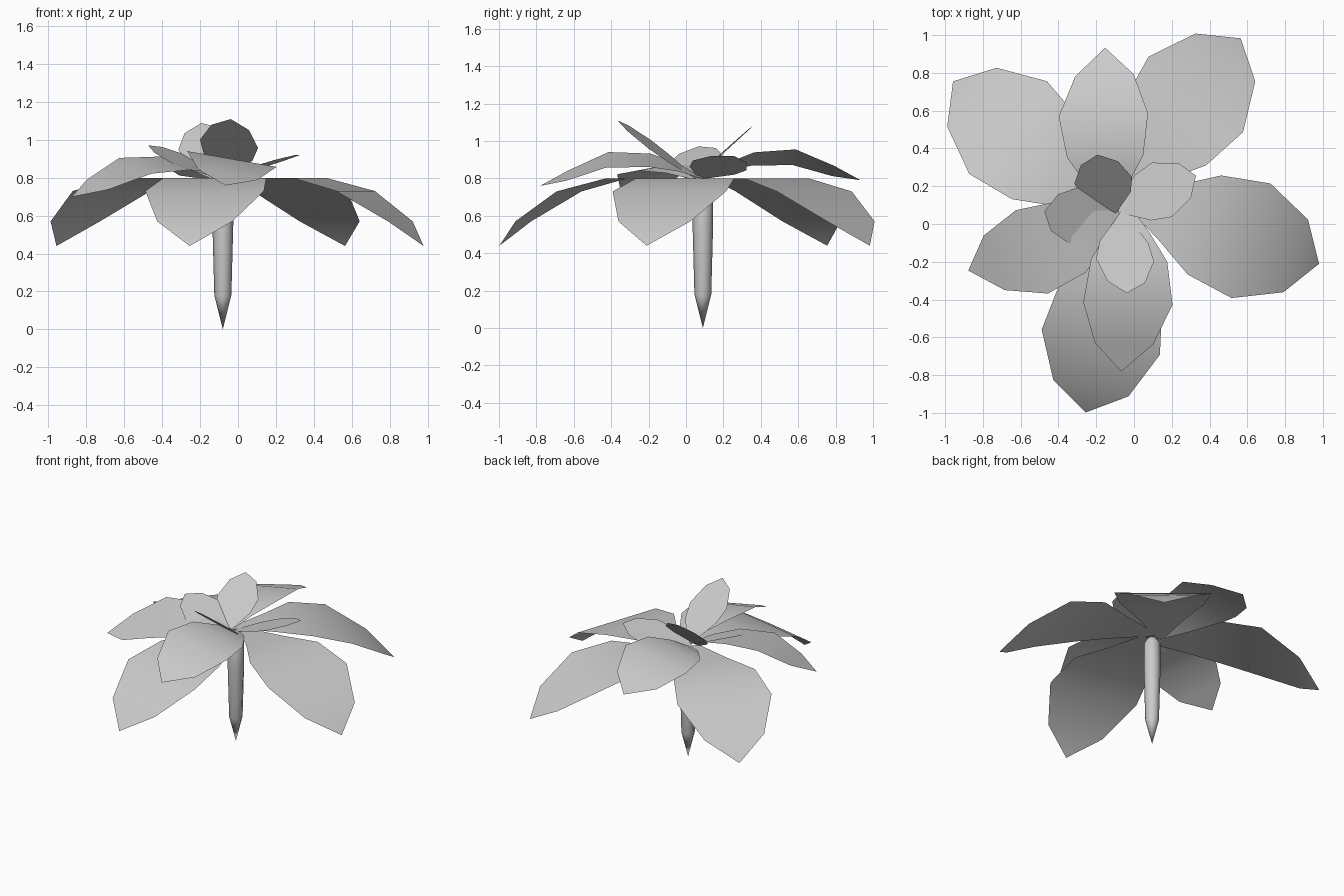
import bpy, bmesh
from math import radians, cos, sin, pi
from mathutils import Matrix, Vector

if "Cube" in bpy.data.objects:
    bpy.data.objects.remove(bpy.data.objects["Cube"])


def finish(name, bm):
    me = bpy.data.meshes.new(name)
    bm.to_mesh(me)
    bm.free()
    for p in me.polygons:
        p.use_smooth = True
    ob = bpy.data.objects.new(name, me)
    bpy.context.collection.objects.link(ob)
    return ob


def leaf(name, rows, tip, center, yaw, pitch=0, roll=0, side=0.0, scale=1.0):
    """Blade from rows of (distance out, height, half width) ending in a tip."""
    yaw = radians(yaw)
    base = Vector(center) + Vector((-sin(yaw), cos(yaw), 0)) * side
    m = (Matrix.Translation(base) @ Matrix.Rotation(yaw, 4, 'Z')
         @ Matrix.Rotation(-radians(pitch), 4, 'Y') @ Matrix.Rotation(radians(roll), 4, 'X'))
    bm = bmesh.new()
    prev = None
    for u, z, w in rows:
        pair = [bm.verts.new((u * scale, s * w, z * scale)) for s in (-1, 1)]
        if prev:
            bm.faces.new((prev[0], pair[0], pair[1], prev[1]))
        prev = pair
    end = bm.verts.new((tip[0] * scale, 0, tip[1] * scale))
    bm.faces.new((prev[0], end, prev[1]))
    bm.transform(m)
    return finish(name, bm)


# Stem: pointed foot, slight flare towards the crown
bm = bmesh.new()
sides, cx, cy = 8, -0.08, 0.09
foot = bm.verts.new((cx, cy, 0))
prev = None
for r, z in [(0.045, 0.18), (0.055, 0.55), (0.055, 0.76), (0.03, 0.80)]:
    ring = [bm.verts.new((cx + r * cos(2 * pi * i / sides), cy + r * sin(2 * pi * i / sides), z))
            for i in range(sides)]
    for i in range(sides):
        j = (i + 1) % sides
        if prev:
            bm.faces.new((prev[i], prev[j], ring[j], ring[i]))
        else:
            bm.faces.new((foot, ring[j], ring[i]))
    prev = ring
bm.faces.new(prev)
finish("stem", bm)

# Outer drooping leaves
outer = [(0.0, 0, 0.02), (0.25, 0, 0.15), (0.46, 0, 0.277), (0.72, -0.07, 0.32), (0.97, -0.23, 0.203)]
for i, yaw in enumerate((-18.7, 51.3, 140.0, 258.0)):
    leaf(f"outer_leaf_{i + 1}", outer, (1.10, -0.36), (cx, cy, 0.80), yaw, side=0.055)

# Middle arched leaves
middle = [(0.0, 0, 0.02), (0.12, 0.06, 0.11), (0.27, 0.105, 0.205), (0.49, 0.115, 0.24), (0.70, 0.04, 0.157)]
for i, (yaw, pitch, scale) in enumerate(((92, 0, 1.0), (200, -6, 1.03), (268, -2, 1.03))):
    leaf(f"middle_leaf_{i + 1}", middle, (0.845, -0.01), (cx, cy, 0.80), yaw, pitch, -10, 0.045, scale)

# Inner upright leaves
inner = [(0.0, 0, 0.015), (0.18, 0.0, 0.075), (0.35, 0.0, 0.13), (0.58, 0.0, 0.155), (0.86, 0.0, 0.10)]
for i, (yaw, pitch, length) in enumerate(((103, 41, 0.44), (173, 24, 0.42), (273, 36.5, 0.52), (22.5, 14.5, 0.48))):
    leaf(f"inner_leaf_{i + 1}", inner, (1.0, 0.0), (-0.09, 0.05, 0.80), yaw, pitch, -10, 0.03, length)
